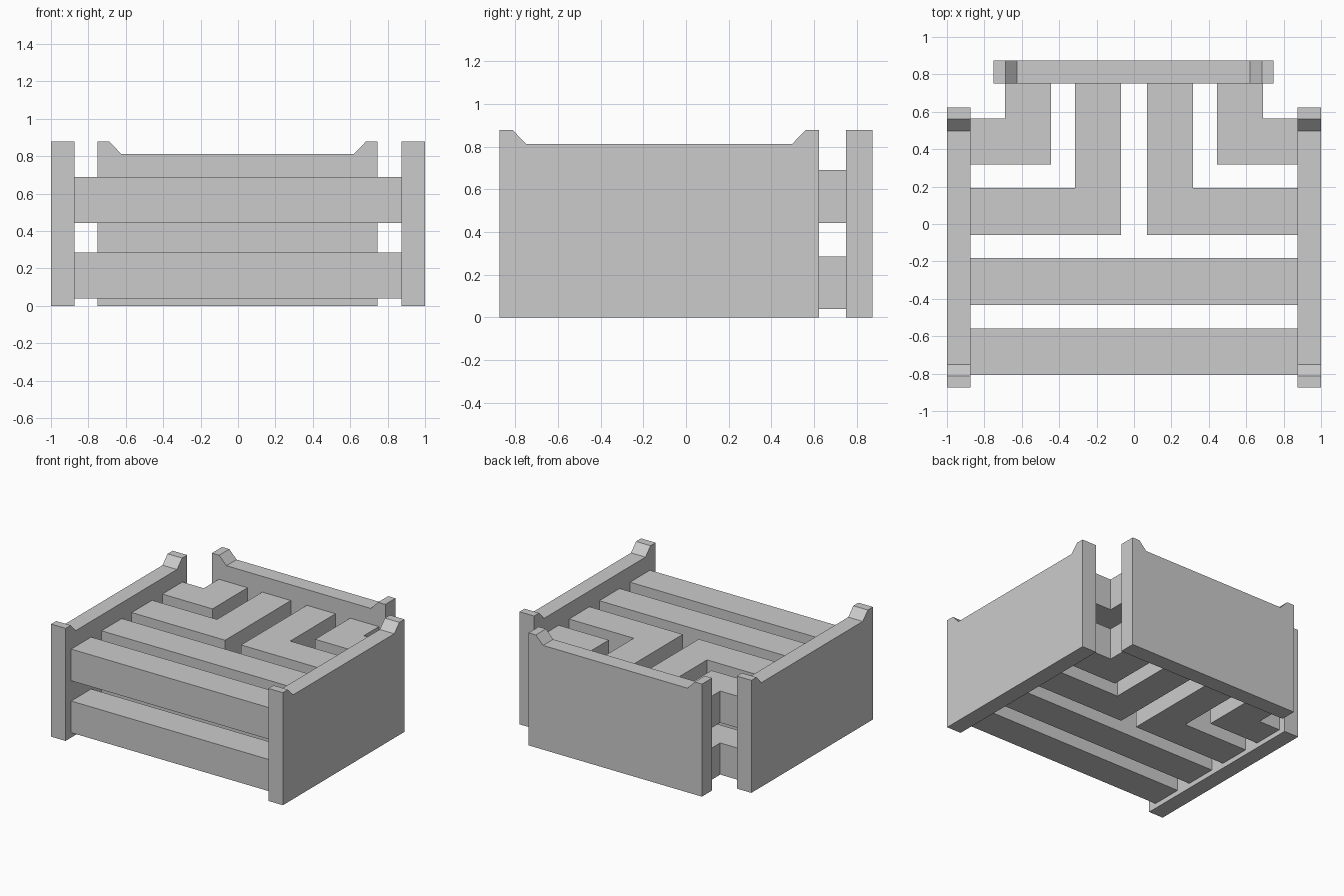
import bpy, bmesh
from mathutils import Vector

if "Cube" in bpy.data.objects:
    bpy.data.objects.remove(bpy.data.objects["Cube"])


def prism(name, points, to_world, depth):
    """Extrude a closed outline, placed by to_world, along the depth vector."""
    bm = bmesh.new()
    face = bm.faces.new([bm.verts.new(to_world(a, b)) for a, b in points])
    ext = bmesh.ops.extrude_face_region(bm, geom=[face])
    moved = [v for v in ext["geom"] if isinstance(v, bmesh.types.BMVert)]
    bmesh.ops.translate(bm, verts=moved, vec=Vector(depth))
    bmesh.ops.recalc_face_normals(bm, faces=bm.faces)
    mesh = bpy.data.meshes.new(name)
    bm.to_mesh(mesh)
    bm.free()
    obj = bpy.data.objects.new(name, mesh)
    bpy.context.collection.objects.link(obj)
    return obj


def wall_profile(lo, hi):
    """Wall outline with a raised, chamfered tip at each end."""
    tip, slope, top, rim = 0.0625, 0.125, 0.878, 0.813
    return [(lo, 0), (hi, 0), (hi, top), (hi - tip, top), (hi - slope, rim),
            (lo + slope, rim), (lo + tip, top), (lo, top)]


T = 0.125      # wall thickness
INNER = 0.875  # inner face of the side walls
BACK = 0.75    # inner face of the back wall

# Side walls and back wall
for label, x in (("left", -1.0), ("right", INNER)):
    prism(label + "_wall", wall_profile(-0.875, 0.623),
          lambda y, z, x=x: (x, y, z), (T, 0, 0))
prism("back_wall", wall_profile(-0.75, 0.746),
      lambda x, z: (x, BACK, z), (0, T, 0))

# Two layers of bars joining the walls
for level, z, h in (("lower", 0.038, 0.247), ("upper", 0.443, 0.247)):
    def flat(x, y, z=z):
        return (x, y, z)

    # Straight bars between the side walls
    for label, y0, y1 in (("front", -0.806, -0.56), ("middle", -0.432, -0.182)):
        prism(f"{level}_{label}_bar",
              [(-INNER, y0), (INNER, y0), (INNER, y1), (-INNER, y1)],
              flat, (0, 0, h))

    # L-shaped bars from each side wall to the back wall
    for label, xi, xo, y0, y1 in (("inner", 0.069, 0.316, -0.06, 0.192),
                                  ("outer", 0.443, 0.691, 0.318, 0.565)):
        for side, s in (("left", -1), ("right", 1)):
            outline = [(INNER, y0), (xi, y0), (xi, BACK), (xo, BACK),
                       (xo, y1), (INNER, y1)]
            prism(f"{level}_{side}_{label}_corner_bar",
                  [(s * x, y) for x, y in outline], flat, (0, 0, h))
